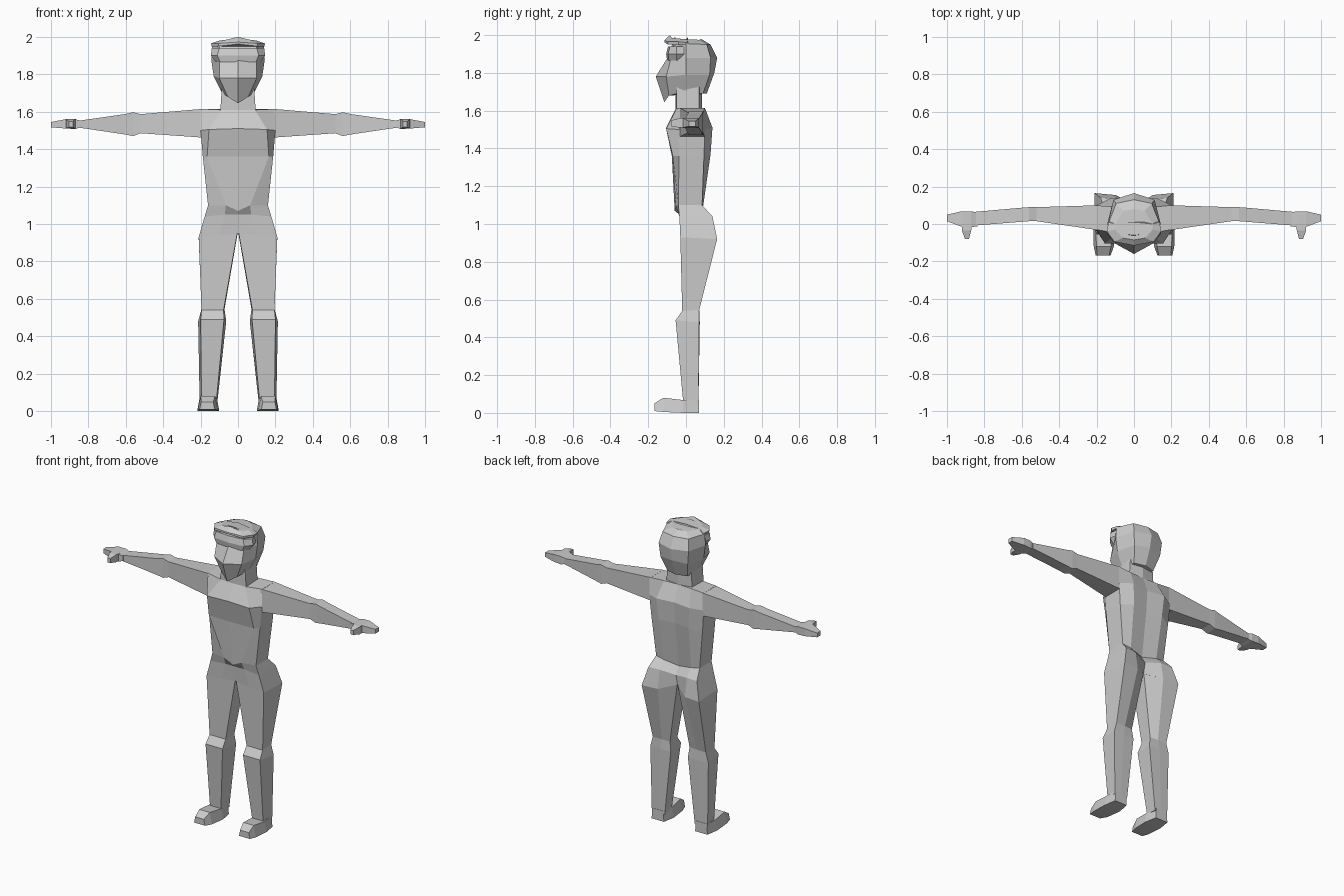
import bpy, bmesh

grey = bpy.data.materials.new("plain grey")
grey.diffuse_color = (0.6, 0.6, 0.6, 1)


def loft(name, rings):
    """Skin a list of equal-length point rings into a closed flat-shaded part."""
    bm = bmesh.new()
    loops = [[bm.verts.new(p) for p in ring] for ring in rings]
    n = len(loops[0])
    for a, b in zip(loops, loops[1:]):
        for i in range(n):
            j = (i + 1) % n
            bm.faces.new((a[i], a[j], b[j], b[i]))
    bm.faces.new(loops[0])
    bm.faces.new(loops[-1])
    bmesh.ops.recalc_face_normals(bm, faces=bm.faces)
    me = bpy.data.meshes.new(name)
    bm.to_mesh(me)
    bm.free()
    me.materials.append(grey)
    ob = bpy.data.objects.new(name, me)
    bpy.context.collection.objects.link(ob)
    return ob


def sym(half):
    """Complete a half ring that runs from front centre to back centre."""
    return half + [(-x, y, z) for x, y, z in half[-2:0:-1]]


def pair(name, rings):
    """Build a part on the left and on the right."""
    for side, s in (("left", 1), ("right", -1)):
        loft(side + "_" + name, [[(s * x, y, z) for x, y, z in r] for r in rings])


def along_x(x, y0, y1, z0, z1):
    return [(x, y0, z0), (x, y1, z0), (x, y1, z1), (x, y0, z1)]


def along_y(y, x0, x1, z0, z1, inset=0.0):
    return [(x0, y, z0), (x1, y, z0), (x1 - inset, y, z1), (x0 + inset, y, z1)]


# torso with chest, waist and hips
torso = [
    [(0, -.055, 1.61), (.09, -.05, 1.61), (.2, -.03, 1.615),
     (.2, .1, 1.615), (.1, .09, 1.615), (0, .085, 1.615)],
    [(0, -.105, 1.51), (.155, -.105, 1.505), (.2, -.035, 1.5),
     (.2, .1, 1.5), (.12, .14, 1.51), (0, .125, 1.51)],
    [(0, -.075, 1.36), (.165, -.07, 1.36), (.188, -.037, 1.36),
     (.188, .095, 1.36), (.11, .13, 1.37), (0, .115, 1.37)],
    [(0, -.06, 1.07), (.065, -.055, 1.1), (.16, -.04, 1.1),
     (.16, .085, 1.1), (.1, .09, 1.09), (0, .075, 1.07)],
    [(0, -.035, 1.05), (.07, -.035, 1.05), (.178, -.035, 1.04),
     (.178, .14, 1.04), (.1, .135, 1.04), (0, .105, 1.02)],
    [(0, -.025, .95), (.1, -.03, .94), (.21, -.03, .93),
     (.21, .165, .92), (.1, .155, .92), (0, .09, .95)],
]
loft("torso", [sym(r) for r in torso])

# neck
loft("neck", [sym([(0, -.055, z), (w, -.05, z), (w, .07, z), (0, .085, z)])
              for z, w in ((1.6, .095), (1.75, .085))])

# head with pointed face and rounded skull
head = [
    [(0, -.115, 1.645), (.055, -.09, 1.68), (.085, -.01, 1.7),
     (.075, .09, 1.69), (0, .11, 1.69)],
    [(0, -.16, 1.78), (.1, -.105, 1.78), (.13, 0, 1.79),
     (.1, .125, 1.79), (0, .15, 1.8)],
    [(0, -.095, 1.885), (.1, -.08, 1.875), (.143, 0, 1.88),
     (.11, .13, 1.88), (0, .165, 1.88)],
    [(0, -.075, 1.945), (.1, -.065, 1.945), (.138, 0, 1.955),
     (.095, .11, 1.95), (0, .13, 1.95)],
    [(0, -.06, 1.99), (.08, -.05, 1.978), (.1, 0, 1.978),
     (.055, .07, 1.975), (0, .08, 1.98)],
]
loft("head", [sym(r) for r in head])

# brow band across the eyes
loft("brow_band", [sym([(0, yf, z), (xf, yf + .01, z), (xs, -.05, z),
                        (xs - .01, 0, z), (0, 0, z)])
                   for z, yf, xf, xs in ((1.865, -.1, .095, .12), (1.9, -.105, .11, .145),
                                         (1.94, -.095, .1, .14))])

# cap brim over the brow
loft("cap_brim", [
    sym([(0, -.115, 1.962), (.105, -.095, 1.95), (.14, -.04, 1.948), (.135, .01, 1.95), (0, .01, 1.95)]),
    sym([(0, -.115, 1.972), (.105, -.095, 1.965), (.145, -.04, 1.965), (.137, .01, 1.96), (0, .01, 1.97)]),
    sym([(0, -.085, 2.0), (.06, -.075, 1.985), (.1, -.03, 1.98), (.1, .0, 1.978), (0, .01, 1.988)]),
])

# arms, hands and thumbs
pair("arm", [along_x(*r) for r in (
    (.19, -.033, .1, 1.462, 1.615), (.52, .015, .09, 1.485, 1.587),
    (.56, .015, .09, 1.47, 1.597), (.6, .012, .087, 1.478, 1.588),
    (.85, -.008, .065, 1.515, 1.552))])
pair("hand", [along_x(*r) for r in (
    (.835, -.012, .06, 1.518, 1.55), (.87, -.017, .068, 1.508, 1.56),
    (.92, -.015, .068, 1.51, 1.56), (1.0, .015, .05, 1.517, 1.545))])
pair("thumb", [along_y(*r) for r in (
    (.0, .865, .92, 1.51, 1.56), (-.035, .87, .92, 1.51, 1.56),
    (-.08, .882, .903, 1.518, 1.548))])

# legs from hip to ankle
pair("leg", [
    [(.004, -.025, .95), (.21, -.03, .93), (.21, .165, .92), (.1, .155, .92), (.002, .09, .95)],
    [(.077, -.02, .54), (.195, -.02, .54), (.195, .07, .545), (.13, .07, .545), (.072, .065, .545)],
    [(.075, -.055, .49), (.2, -.055, .49), (.213, .07, .48), (.14, .073, .48), (.063, .07, .48)],
    [(.115, -.015, .06), (.195, -.015, .06), (.205, .066, .05), (.16, .066, .05), (.11, .066, .05)],
])

# feet
pair("foot", [along_y(*r) for r in (
    (.068, .115, .205, 0, .07, .004), (-.015, .1, .218, 0, .068, .012),
    (-.12, .108, .215, .005, .08, .015), (-.168, .125, .205, .01, .05, .008))])
